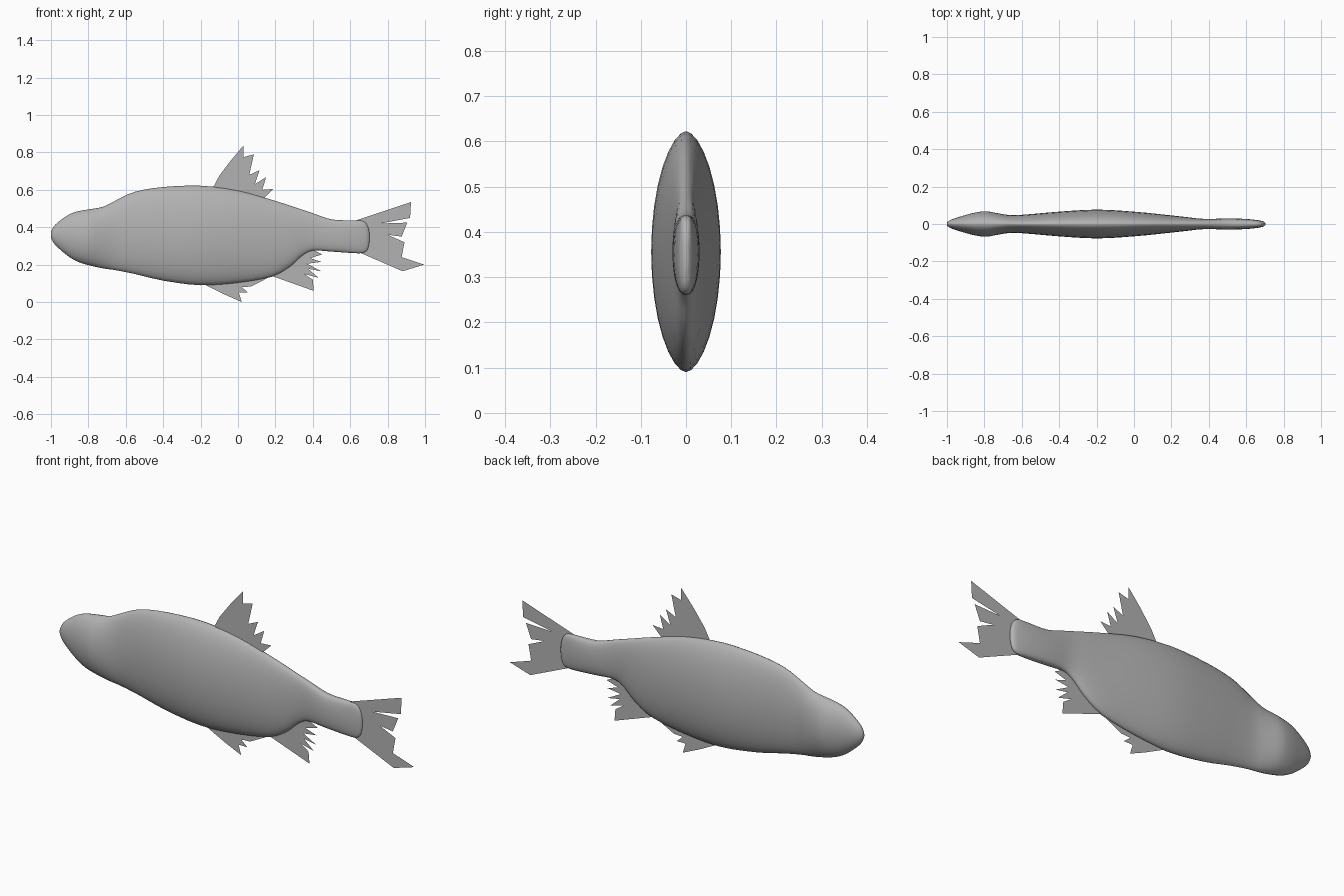
import bpy, bmesh, math
from mathutils import Vector

if "Cube" in bpy.data.objects:
    bpy.data.objects.remove(bpy.data.objects["Cube"])

grey = bpy.data.materials.new("plain grey")
grey.diffuse_color = (0.45, 0.45, 0.45, 1)
grey.use_nodes = True
grey.node_tree.nodes["Principled BSDF"].inputs["Base Color"].default_value = grey.diffuse_color


def finish(name, bm):
    mesh = bpy.data.meshes.new(name)
    bm.to_mesh(mesh)
    bm.free()
    mesh.materials.append(grey)
    obj = bpy.data.objects.new(name, mesh)
    bpy.context.collection.objects.link(obj)
    return obj


def spline(rows, steps):
    """Catmull-Rom resampling of a table of stations."""
    pts = [Vector(r) for r in rows]
    out = []
    for i in range(len(pts) - 1):
        a, b, c, d = (pts[max(i - 1, 0)], pts[i], pts[i + 1],
                      pts[min(i + 2, len(pts) - 1)])
        for s in range(steps):
            t = s / steps
            out.append(0.5 * (2 * b + (c - a) * t + (2 * a - 5 * b + 4 * c - d) * t * t
                              + (3 * b - a - 3 * c + d) * t ** 3))
    return out + [pts[-1]]


# Body: stations of (x, back height, belly height, half width)
STATIONS = [
    (-1.0, .375, .345, .008), (-.985, .405, .315, .02), (-.95, .437, .28, .033),
    (-.9, .47, .24, .048), (-.85, .487, .213, .061), (-.79, .497, .195, .068),
    (-.72, .51, .18, .056), (-.65, .545, .17, .047), (-.55, .59, .15, .053),
    (-.4, .615, .115, .066), (-.2, .622, .09, .077), (0, .597, .102, .066),
    (.18, .547, .135, .048), (.28, .515, .19, .037), (.34, .495, .245, .03),
    (.40, .475, .275, .027), (.5, .442, .27, .03), (.6, .437, .263, .027),
    (.665, .435, .262, .02), (.692, .41, .28, .014), (.703, .37, .32, .005)]
SIDES = 32
bm = bmesh.new()
rings = []
for x, top, low, half in spline(STATIONS, 3):
    # lens-shaped sections that turn squarer towards the tail
    power = 1.15 - 0.5 * min(max((x - 0.1) / 0.35, 0), 1)
    ring = []
    for k in range(SIDES):
        a = 2 * math.pi * k / SIDES
        y = math.copysign(abs(math.cos(a)) ** power, math.cos(a)) * half
        ring.append(bm.verts.new((x, y, (top + low) / 2 + (top - low) / 2 * math.sin(a))))
    rings.append(ring)
for r, s in zip(rings, rings[1:]):
    for k in range(SIDES):
        j = (k + 1) % SIDES
        bm.faces.new((r[k], r[j], s[j], s[k]))
bm.faces.new(rings[0])
bm.faces.new(rings[-1])
bmesh.ops.recalc_face_normals(bm, faces=bm.faces)
for f in bm.faces:
    f.smooth = True
finish("body", bm)


# Fins: flat ragged sheets on the centre plane
def fin(name, outline):
    bm = bmesh.new()
    face = bm.faces.new([bm.verts.new((x, -.003, z)) for x, z in outline])
    face.normal_update()
    if face.normal.y > 0:
        face.normal_flip()
    bmesh.ops.triangulate(bm, faces=[face])
    finish(name, bm)


fin("dorsal_fin", [
    (-.14, .60), (-.10, .675), (-.04, .755), (.03, .838), (.03, .775), (.085, .79),
    (.06, .68), (.115, .705), (.09, .63), (.15, .668), (.13, .60), (.19, .605),
    (.145, .56), (.1, .53), (-.1, .56)])
fin("tail_fin", [
    (.625, .435), (.925, .535), (.92, .45), (.76, .42), (.905, .425), (.875, .35),
    (.80, .36), (.89, .32), (.875, .24), (.995, .20), (.88, .165), (.65, .265),
    (.6, .35)])
fin("anal_fin", [
    (.18, .14), (.405, .06), (.40, .12), (.355, .15), (.43, .13), (.375, .178),
    (.445, .165), (.37, .205), (.445, .215), (.385, .235), (.45, .255), (.38, .29),
    (.3, .3), (.2, .2)])
fin("pelvic_fin", [
    (-.18, .095), (-.07, .04), (.02, 0), (.005, .05), (.055, .05), (.02, .08),
    (.07, .083), (.18, .14), (0, .15)])
